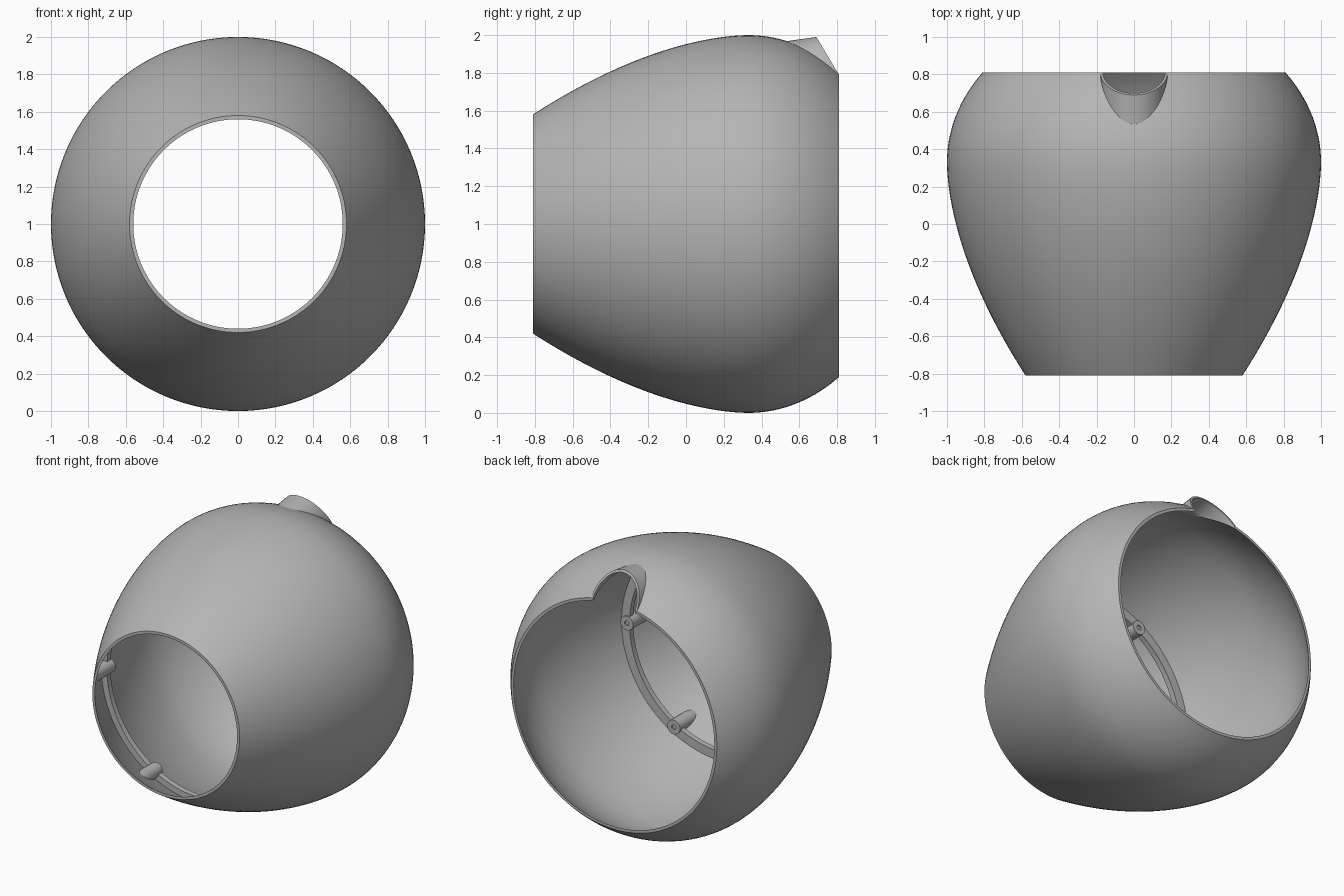
import bpy, bmesh, math
from mathutils import Vector

cube = bpy.data.objects.get("Cube")
if cube:
    bpy.data.objects.remove(cube, do_unlink=True)

grey = bpy.data.materials.new("plain grey")
grey.use_nodes = True
COLOR = (0.46, 0.46, 0.46, 1)
grey.diffuse_color = COLOR
grey.node_tree.nodes["Principled BSDF"].inputs["Base Color"].default_value = COLOR

HALF, WALL, BELLY = 0.81, 0.02, 0.33


def outer(y):
    """Radius of the outer surface at depth y."""
    if y > BELLY:
        return math.sqrt(1 - ((y - BELLY) / 0.819) ** 2)
    return 1 - 0.42 * ((BELLY - y) / (BELLY + HALF)) ** 1.75


def inner(y):
    return outer(y) - WALL


def radius(p):
    return math.hypot(p.x, p.z - 1)


def make(name, rings, wrap=True, caps=False):
    """Join point rings of equal length into a closed surface."""
    bm = bmesh.new()
    vs = [[bm.verts.new(p) for p in ring] for ring in rings]
    n = len(vs[0])
    for i in range(len(vs) if wrap else len(vs) - 1):
        a, b = vs[i], vs[(i + 1) % len(vs)]
        for j in range(n):
            k = (j + 1) % n
            bm.faces.new((a[j], a[k], b[k], b[j]))
    if caps:
        ends = [bm.faces.new(vs[0]), bm.faces.new(vs[-1])]
        bmesh.ops.triangulate(bm, faces=ends)
    bmesh.ops.recalc_face_normals(bm, faces=bm.faces)
    me = bpy.data.meshes.new(name)
    bm.to_mesh(me)
    bm.free()
    me.materials.append(grey)
    ob = bpy.data.objects.new(name, me)
    bpy.context.collection.objects.link(ob)
    return ob


def smooth(ob, angle=30):
    bpy.ops.object.select_all(action='DESELECT')
    ob.select_set(True)
    bpy.context.view_layer.objects.active = ob
    bpy.ops.object.shade_smooth_by_angle(angle=math.radians(angle))


def lathe(name, profile, steps=128):
    """Spin a closed (radius, y) loop about the front-to-back axis."""
    turns = [2 * math.pi * i / steps for i in range(steps)]
    return make(name, [[(r * math.cos(a), y, 1 + r * math.sin(a)) for r, y in profile]
                       for a in turns])


# Shell: thin open-ended bulb
ys = [-HALF + 2 * HALF * i / 40 for i in range(41)]
shell = lathe("shell", [(outer(y), y) for y in ys] + [(inner(y), y) for y in reversed(ys)])

# Hood over the notch: slanted half-round rim swept forward into the shell
SWEEP = Vector((0, -1, -0.14))


def rim(scale, steps=28):
    arc = [math.pi * i / steps for i in range(steps + 1)]
    return [Vector((0.18 * scale * math.cos(a), HALF - 0.12 * scale * math.sin(a),
                    1.79 + 0.2 * scale * math.sin(a))) for a in arc]


def sweep_to(p, surface):
    q = p.copy()
    while surface(q.y) < radius(q) and q.y > BELLY:
        q += SWEEP * 0.002
    return q


rim_out, rim_in = rim(1), rim(0.92)
sections = [(a, sweep_to(a, outer), sweep_to(b, inner), b) for a, b in zip(rim_out, rim_in)]
hood = make("notch_hood", sections, wrap=False, caps=True)

# Notch cut through the shell under the hood
loop = rim_in + [Vector((-0.165, HALF, 1.6)), Vector((0.165, HALF, 1.6))]
cutter = make("notch_cutter", [[p - SWEEP * 0.2 for p in loop],
                               [sweep_to(p, inner) + SWEEP * 0.004 for p in loop]],
              wrap=False, caps=True)
cutter.hide_render = True
cut = shell.modifiers.new("notch", 'BOOLEAN')
cut.operation, cut.object, cut.solver = 'DIFFERENCE', cutter, 'EXACT'
bpy.context.view_layer.objects.active = shell
bpy.ops.object.modifier_apply(modifier=cut.name)
bpy.data.objects.remove(cutter, do_unlink=True)
smooth(shell)
smooth(hood)

# Inner mounting flange
BACK, FRONT = -0.4, -0.44
flange = lathe("inner_flange", [(0.725, BACK), (inner(BACK) + 0.005, BACK),
                                (inner(FRONT) + 0.005, FRONT), (0.725, FRONT)])
smooth(flange)


# Screw bosses that run forward into the tapering wall
def boss(name, angle, steps=24):
    face_y, size, hole = BACK + 0.01, 0.05, 0.017
    centre = Vector((0.74 * math.cos(angle), face_y, 1 + 0.74 * math.sin(angle)))

    def circle(r, y):
        turns = [2 * math.pi * i / steps for i in range(steps)]
        return [Vector((centre.x + r * math.cos(t), y, centre.z + r * math.sin(t)))
                for t in turns]

    far = circle(size, face_y)
    for p in far:
        while inner(p.y) + 0.005 > radius(p):
            p.y -= 0.002
    return make(name, [circle(hole, face_y - 0.1), circle(hole, face_y),
                       circle(size, face_y), far], wrap=False, caps=True)


for i in range(6):
    smooth(boss(f"screw_boss_{i + 1}", i * math.pi / 3))
